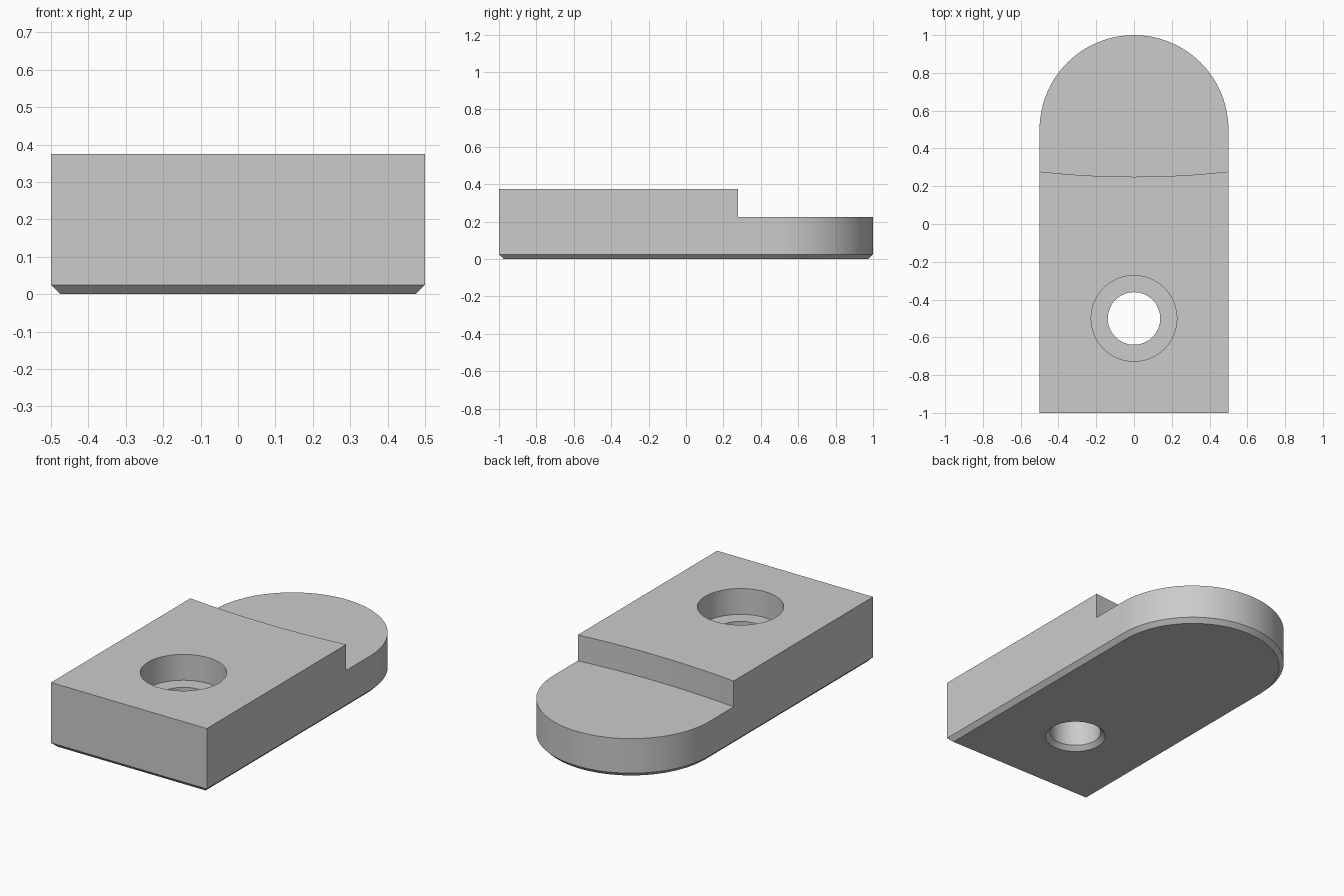
import bpy, bmesh, math

cube = bpy.data.objects.get("Cube")
if cube:
    bpy.data.objects.remove(cube, do_unlink=True)

HALF_W, TOP, LEDGE, CHAMFER = 0.5, 0.375, 0.225, 0.025
HOLE_Y, HOLE_R, BORE_R = -0.5, 0.139, 0.227

grey = bpy.data.materials.new("plain grey")
grey.use_nodes = True
grey.diffuse_color = (0.6, 0.6, 0.6, 1)
grey.node_tree.nodes["Principled BSDF"].inputs["Base Color"].default_value = (0.6, 0.6, 0.6, 1)


def loft(name, rings):
    """Solid skinned through closed rings of equal point count, capped at both ends."""
    bm = bmesh.new()
    loops = [[bm.verts.new(p) for p in ring] for ring in rings]
    n = len(loops[0])
    for low, high in zip(loops, loops[1:]):
        for i in range(n):
            j = (i + 1) % n
            bm.faces.new((low[i], low[j], high[j], high[i]))
    bm.faces.new(loops[0][::-1])
    bm.faces.new(loops[-1])
    bmesh.ops.recalc_face_normals(bm, faces=bm.faces)
    mesh = bpy.data.meshes.new(name)
    bm.to_mesh(mesh)
    bm.free()
    mesh.materials.append(grey)
    obj = bpy.data.objects.new(name, mesh)
    bpy.context.collection.objects.link(obj)
    return obj


def plate_outline(inset, z, steps=48):
    """Square front end, semicircular back end."""
    r = HALF_W - inset
    pts = [(-r, -1 + inset, z), (r, -1 + inset, z)]
    for i in range(steps + 1):
        a = math.pi * i / steps
        pts.append((r * math.cos(a), 0.5 + r * math.sin(a), z))
    return pts


def circle(r, z, steps=64):
    return [(r * math.cos(2 * math.pi * i / steps),
             HOLE_Y + r * math.sin(2 * math.pi * i / steps), z) for i in range(steps)]


def ledge_outline(z, radius=4.56, steps=12):
    """Area behind the shallow curved shoulder."""
    pts = [(0.6, 1.2, z), (-0.6, 1.2, z)]
    for i in range(steps + 1):
        x = -0.6 + 1.2 * i / steps
        pts.append((x, 0.25 + radius - math.sqrt(radius ** 2 - x * x), z))
    return pts


# Plate with chamfered bottom edge
plate = loft("stepped_plate", [plate_outline(CHAMFER, 0), plate_outline(0, CHAMFER),
                               plate_outline(0, TOP)])

# Lowered rounded end, and counterbored hole with chamfered lower rim
cutters = [
    loft("ledge_cutter", [ledge_outline(LEDGE), ledge_outline(TOP + 0.1)]),
    loft("hole_cutter", [circle(HOLE_R + 2 * CHAMFER, -CHAMFER), circle(HOLE_R, CHAMFER),
                         circle(HOLE_R, LEDGE), circle(BORE_R, LEDGE),
                         circle(BORE_R, TOP + 0.1)]),
]
bpy.ops.object.select_all(action="DESELECT")
bpy.context.view_layer.objects.active = plate
plate.select_set(True)
for cutter in cutters:
    cutter.hide_render = True
    mod = plate.modifiers.new(cutter.name, "BOOLEAN")
    mod.operation, mod.solver, mod.object = "DIFFERENCE", "EXACT", cutter
    bpy.ops.object.modifier_apply(modifier=mod.name)
    bpy.data.objects.remove(cutter, do_unlink=True)

bpy.ops.object.shade_smooth_by_angle(angle=math.radians(30))
